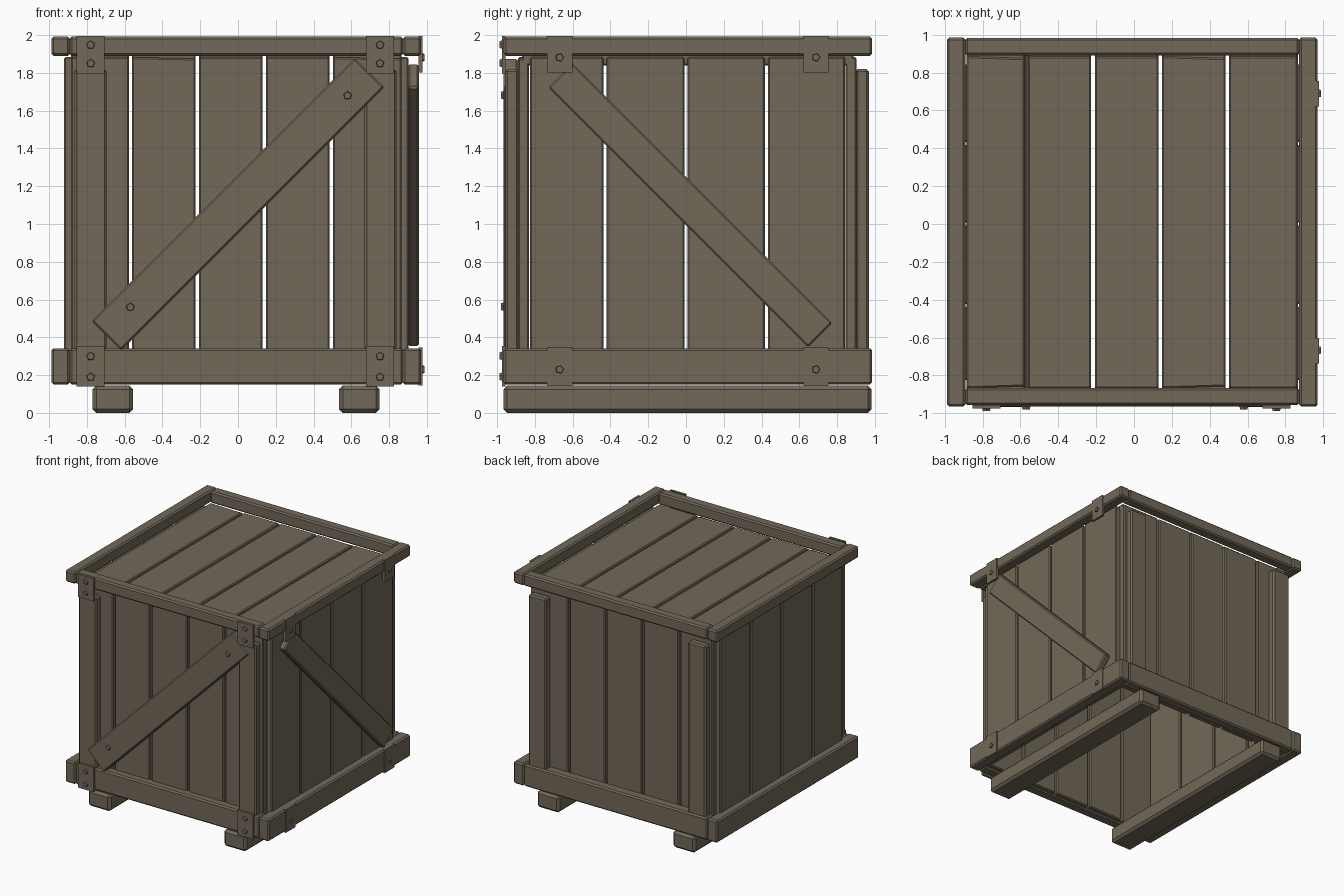
import bpy, bmesh
from math import radians
from mathutils import Matrix, Vector

old = bpy.data.objects.get("Cube")
if old:
    bpy.data.objects.remove(old, do_unlink=True)

wood = bpy.data.materials.new("weathered_wood")
wood.use_nodes = True
COLOUR = (0.165, 0.14, 0.098, 1)
wood.diffuse_color = COLOUR
wood.node_tree.nodes["Principled BSDF"].inputs["Base Color"].default_value = COLOUR


def finish(name, bm, bevel=0.0):
    """Turn a bmesh into a wooden object with chamfered edges."""
    if bevel:
        bmesh.ops.bevel(bm, geom=bm.edges[:], offset=bevel, segments=1, affect='EDGES')
    mesh = bpy.data.meshes.new(name)
    bm.to_mesh(mesh)
    bm.free()
    mesh.materials.append(wood)
    obj = bpy.data.objects.new(name, mesh)
    bpy.context.collection.objects.link(obj)
    return obj


def board(name, x, y, z, bevel=0.008, turn=None, slant=None):
    """Box between (min, max) pairs; turn = (axis, degrees); slant = (axis, across, amount)."""
    lo, hi = (Vector(v) for v in zip(x, y, z))
    bm = bmesh.new()
    bmesh.ops.create_cube(bm, size=1)
    if slant:
        axis, across, amount = slant
        for v in bm.verts:
            if v.co[across] > 0:
                v.co[axis] *= 1 - amount
    bmesh.ops.scale(bm, vec=hi - lo, verts=bm.verts)
    if bevel:
        bmesh.ops.bevel(bm, geom=bm.edges[:], offset=bevel, segments=1, affect='EDGES')
    if turn:
        bmesh.ops.rotate(bm, matrix=Matrix.Rotation(radians(turn[1]), 3, turn[0]), verts=bm.verts)
    bmesh.ops.translate(bm, vec=(lo + hi) / 2, verts=bm.verts)
    return finish(name, bm)


def bolt(name, location, axis):
    """Five-sided bolt head facing the front (Y) or the side (X)."""
    bm = bmesh.new()
    bmesh.ops.create_cone(bm, cap_ends=True, segments=5, radius1=0.024, radius2=0.02, depth=0.016)
    facing = Matrix.Rotation(radians(90), 3, 'X' if axis == 'Y' else 'Y')
    bmesh.ops.rotate(bm, matrix=facing, verts=bm.verts)
    bmesh.ops.translate(bm, vec=location, verts=bm.verts)
    finish(name, bm)


# Skids under the crate
for side, x in (("right", (-0.77, -0.555)), ("left", (0.535, 0.75))):
    board(f"skid_{side}", x, (-0.967, 0.983), (0, 0.145), 0.02)

# Top and bottom rail frames
for level, z in (("bottom", (0.15, 0.342)), ("top", (1.89, 1.992))):
    board(f"{level}_rail_right", (-0.988, -0.89), (-0.965, 0.985), z, 0.012)
    board(f"{level}_rail_left", (0.872, 0.97), (-0.965, 0.985), z, 0.012)
    board(f"{level}_rail_front", (-0.892, 0.874), (-0.957, -0.865), z, 0.012)
    board(f"{level}_rail_back", (-0.892, 0.874), (0.89, 0.983), z, 0.012)

# Front wall, back wall and lid share the same plank spacing
SPANS = [(-0.885, -0.578), (-0.56, -0.226), (-0.206, 0.13),
         (0.148, 0.484), (0.502, 0.865)]
WALL_Z = (0.16, 1.883)
for i, x in enumerate(SPANS):
    cut = (2, 0, 0.008) if i in (1, 4) else None
    board(f"front_plank_{i}", x, (-0.89, -0.832), WALL_Z, slant=cut)
    board(f"back_plank_{i}", x, (0.845, 0.903), WALL_Z)
    cut = (1, 0, 0.012) if i in (0, 3) else None
    board(f"lid_plank_{i}", x, (-0.868, 0.886), (1.84, 1.897), slant=cut)

# Side walls
SIDE_SPANS = [(-0.825, -0.438), (-0.422, -0.008), (0.008, 0.418), (0.434, 0.843)]
for i, y in enumerate(SIDE_SPANS):
    board(f"left_plank_{i}", (0.842, 0.902), y, WALL_Z)
    board(f"right_plank_{i}", (-0.922, -0.862), y, WALL_Z)

# Corner battens on the front and back
for side, x in (("right", (-0.865, -0.695)), ("left", (0.67, 0.84))):
    board(f"front_batten_{side}", x, (-0.956, -0.885), (0.33, 1.82), 0.012)
    board(f"back_batten_{side}", x, (0.898, 0.968), (0.33, 1.82), 0.012)

# Diagonal braces
board("front_brace", (-0.985, 0.985), (-0.965, -0.89), (0.995, 1.215), 0.01, ('Y', -45))
board("left_brace", (0.9, 0.957), (-0.95, 0.995), (1.008, 1.19), 0.01, ('X', -45))
for x, z in ((-0.57, 0.56), (0.58, 1.68)):
    bolt("front_brace_bolt", (x, -0.972, z), 'Y')

# Bracket plates and bolts on the front
for x in (-0.78, 0.752):
    for z, bolts in (((0.14, 0.353), (0.19, 0.3)), ((1.797, 1.994), (1.85, 1.948))):
        board("front_bracket", (x - 0.074, x + 0.074), (-0.975, -0.955), z, 0)
        for h in bolts:
            bolt("front_bracket_bolt", (x, -0.98, h), 'Y')

# Bracket plates and bolts on the left side
for y in (-0.669, 0.688):
    for z, h in (((0.145, 0.345), 0.23), ((1.803, 1.994), 1.882)):
        board("left_bracket", (0.955, 0.976), (y - 0.067, y + 0.067), z, 0)
        bolt("left_bracket_bolt", (0.979, y, h), 'X')
